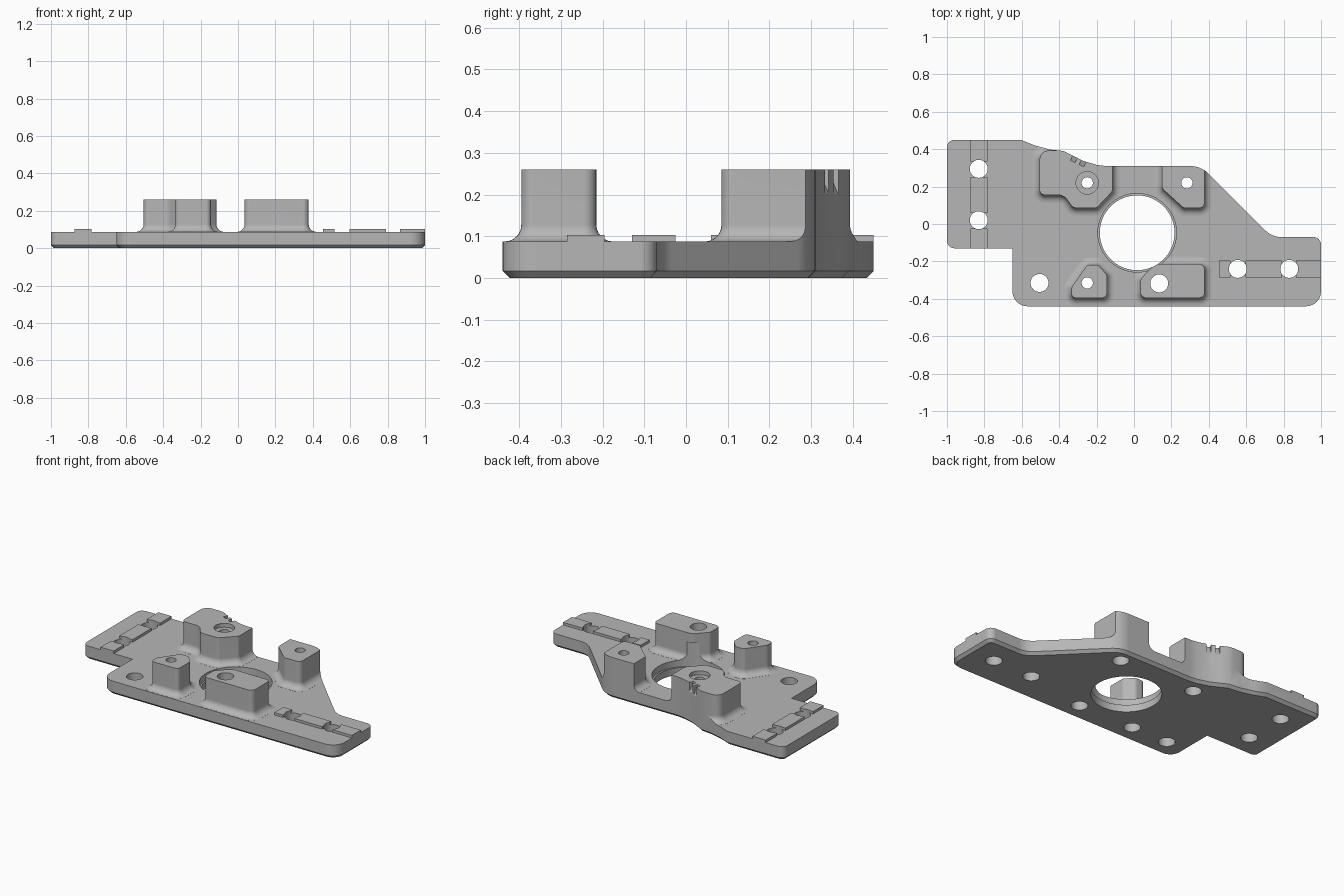
import bpy, bmesh, math
from mathutils import Vector, Matrix

cube = bpy.data.objects.get("Cube")
if cube:
    bpy.data.objects.remove(cube, do_unlink=True)

grey = bpy.data.materials.new("plain_grey")
grey.use_nodes = True
grey.diffuse_color = (0.47, 0.47, 0.47, 1)
grey.node_tree.nodes["Principled BSDF"].inputs["Base Color"].default_value = (0.47, 0.47, 0.47, 1)

PLATE_TOP, POST_TOP, PAD_TOP = 0.087, 0.26, 0.103
FILLET, CHAMFER = 0.04, 0.017


def rounded(corners, steps=6):
    """Outline from (x, y, radius) corners, counter-clockwise."""
    out = []
    for i, (x, y, r) in enumerate(corners):
        p = Vector((x, y))
        if r == 0:
            out.append(p)
            continue
        a = (Vector(corners[i - 1][:2]) - p).normalized()
        b = (Vector(corners[(i + 1) % len(corners)][:2]) - p).normalized()
        half = a.angle(b) / 2
        centre = p + (a + b).normalized() * (r / math.sin(half))
        start = p + a * (r / math.tan(half)) - centre
        end = p + b * (r / math.tan(half)) - centre
        sweep = math.atan2(start.x * end.y - start.y * end.x, start.dot(end))
        for k in range(steps + 1):
            out.append(centre + Matrix.Rotation(sweep * k / steps, 2) @ start)
    return out


def offset(outline, d):
    out = []
    for i, p in enumerate(outline):
        a = (p - outline[i - 1]).normalized()
        b = (outline[(i + 1) % len(outline)] - p).normalized()
        na, nb = Vector((a.y, -a.x)), Vector((b.y, -b.x))
        out.append(p + (na + nb) * (d / (1 + na.dot(nb))))
    return out


def loft(name, outline, levels):
    """Solid through (z, outward offset) levels of one outline."""
    bm = bmesh.new()
    rings = [[bm.verts.new((p.x, p.y, z)) for p in offset(outline, d)] for z, d in levels]
    n = len(outline)
    for low, high in zip(rings, rings[1:]):
        for i in range(n):
            j = (i + 1) % n
            bm.faces.new((low[i], low[j], high[j], high[i]))
    bm.faces.new(rings[0][::-1])
    bm.faces.new(rings[-1])
    return finish(name, bm)


def finish(name, bm):
    mesh = bpy.data.meshes.new(name)
    bm.to_mesh(mesh)
    bm.free()
    mesh.materials.append(grey)
    ob = bpy.data.objects.new(name, mesh)
    bpy.context.collection.objects.link(ob)
    return ob


def box(name, x0, x1, y0, y1, z0, z1):
    corners = [(x0, y0, 0), (x1, y0, 0), (x1, y1, 0), (x0, y1, 0)]
    return loft(name, rounded(corners), [(z0, 0), (z1, 0)])


def cylinder(name, x, y, r, z0, z1, sides=32):
    ring = [Vector((x + r * math.cos(math.tau * k / sides), y + r * math.sin(math.tau * k / sides)))
            for k in range(sides)]
    return loft(name, ring, [(z0, 0), (z1, 0)])


def combine(tool, operation):
    mod = plate.modifiers.new("combine", "BOOLEAN")
    mod.operation, mod.object, mod.solver = operation, tool, "EXACT"
    bpy.context.view_layer.objects.active = plate
    bpy.ops.object.modifier_apply(modifier=mod.name)
    bpy.data.objects.remove(tool, do_unlink=True)


# Oversized slab, trimmed to the silhouette later
plate = box("mounting_plate", -1.2, 1.2, -0.7, 0.7, -0.1, PLATE_TOP)

# Four posts with filleted feet
posts = {
    "back_right_post": [(-0.505, 0.155, 0.03), (-0.375, 0.155, 0.06), (-0.325, 0.085, 0.04),
                        (-0.2, 0.085, 0.03), (-0.115, 0.175, 0.03), (-0.115, 0.393, 0),
                        (-0.505, 0.393, 0.05)],
    "back_left_post": [(0.265, 0.085, 0.03), (0.377, 0.085, 0.03), (0.377, 0.42, 0),
                       (0.15, 0.42, 0), (0.15, 0.19, 0.03)],
    "front_right_post": [(-0.335, -0.395, 0.025), (-0.145, -0.395, 0.025), (-0.145, -0.27, 0.03),
                         (-0.195, -0.218, 0.03), (-0.25, -0.218, 0.03), (-0.335, -0.34, 0.03)],
    "front_left_post": [(0.035, -0.395, 0.03), (0.378, -0.395, 0.03), (0.378, -0.215, 0.03),
                        (0.11, -0.215, 0.04), (0.035, -0.295, 0.03)],
}
foot = [(0.04, FILLET)]
for k in range(7):
    t = math.pi / 2 * k / 6
    foot.append((PLATE_TOP + 0.0005 + FILLET * (1 - math.cos(t)), FILLET * (1 - math.sin(t))))
for name, corners in posts.items():
    combine(loft(name, rounded(corners), foot + [(POST_TOP, 0)]), "UNION")

# Raised pads along the two slotted rails
for a, b in ((0.455, 0.515), (0.595, 0.79), (0.865, 1.1)):
    combine(box("left_pad", a, b, -0.285, -0.195, 0.05, PAD_TOP), "UNION")
for a, b in ((-0.2, -0.025), (0.06, 0.25), (0.335, 0.5)):
    combine(box("right_pad", -0.875, -0.782, a, b, 0.05, PAD_TOP), "UNION")

# Trim everything to the plate silhouette with a chamfered lower rim
silhouette = rounded([
    (-1, -0.13, 0.04), (-0.65, -0.13, 0), (-0.65, -0.44, 0.08), (1, -0.44, 0.08),
    (1, -0.07, 0.04), (0.738, -0.07, 0.12), (0.358, 0.31, 0.14), (-0.15, 0.31, 0),
    (-0.2, 0.316, 0), (-0.27, 0.337, 0), (-0.33, 0.367, 0), (-0.375, 0.39, 0),
    (-0.45, 0.398, 0), (-0.53, 0.42, 0), (-0.605, 0.45, 0), (-1, 0.45, 0.04)])
combine(loft("silhouette", silhouette, [(0, -CHAMFER), (CHAMFER, 0), (0.4, 0)]), "INTERSECT")

# Central bore with a shallow step
combine(cylinder("bore", 0.017, -0.047, 0.2, -0.1, 0.4, 64), "DIFFERENCE")
combine(cylinder("bore_step", 0.017, -0.047, 0.21, 0.045, 0.2, 64), "DIFFERENCE")

# Through holes
for x, y in ((-0.83, 0.295), (-0.83, 0.02), (0.555, -0.24), (0.83, -0.24),
             (-0.505, -0.315), (0.135, -0.318)):
    combine(cylinder("hole", x, y, 0.048, -0.1, 0.4), "DIFFERENCE")

# Screw holes, wider from below
for x, y in ((-0.25, 0.22), (0.283, 0.22), (-0.25, -0.315)):
    combine(cylinder("screw_hole", x, y, 0.03, -0.1, 0.4), "DIFFERENCE")
    combine(cylinder("screw_recess", x, y, 0.048, -0.1, 0.17), "DIFFERENCE")
combine(cylinder("head_recess", -0.25, 0.22, 0.06, 0.235, 0.4), "DIFFERENCE")

# Two slanted notches in the back wall
for x, y in ((-0.315, 0.36), (-0.268, 0.338)):
    notch = box("notch", -0.013, 0.013, 0, 0.08, -0.01, 0.12)
    notch.data.transform(Matrix.Translation((x, y, 0.2)) @ Matrix.Rotation(-0.45, 4, "Z")
                         @ Matrix.Rotation(0.45, 4, "X"))
    combine(notch, "DIFFERENCE")

# Smooth fillets and holes, crisp edges
bpy.ops.object.select_all(action="DESELECT")
plate.select_set(True)
bpy.context.view_layer.objects.active = plate
bpy.ops.object.shade_smooth_by_angle(angle=math.radians(25))
weighted = plate.modifiers.new("even_shading", "WEIGHTED_NORMAL")
weighted.keep_sharp = True
